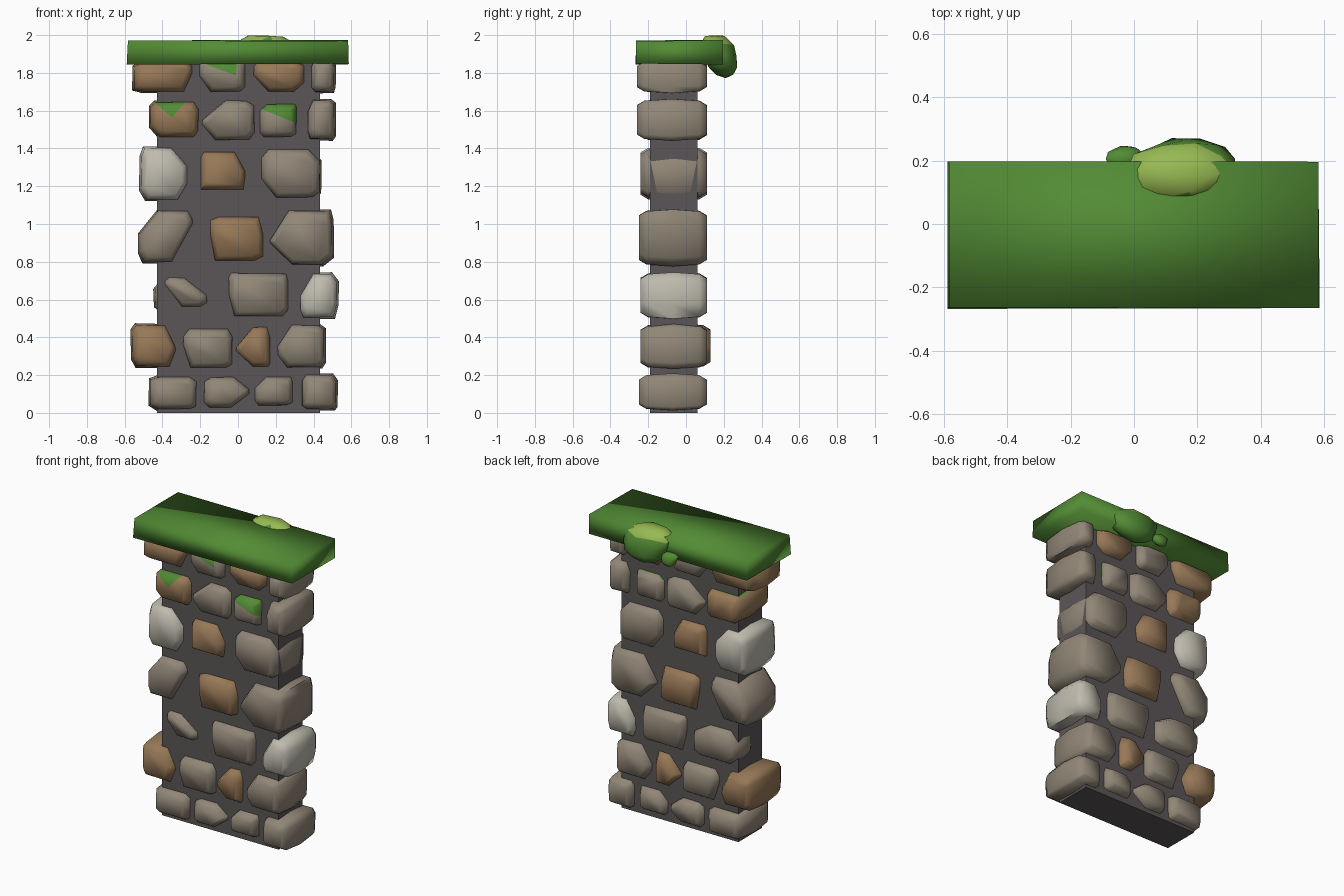
import bpy
import bmesh
import random
from math import radians
from mathutils import Vector

random.seed(4)
if "Cube" in bpy.data.objects:
    bpy.data.objects.remove(bpy.data.objects["Cube"])


def material(name, rgb):
    m = bpy.data.materials.new(name)
    m.use_nodes = True
    m.diffuse_color = (*rgb, 1)
    m.node_tree.nodes["Principled BSDF"].inputs["Base Color"].default_value = (*rgb, 1)
    return m


MATS = {
    "mortar": material("dark mortar", (0.105, 0.093, 0.095)),
    "grey": material("grey stone", (0.285, 0.24, 0.185)),
    "brown": material("brown stone", (0.31, 0.188, 0.095)),
    "pale": material("pale stone", (0.52, 0.495, 0.42)),
    "moss": material("moss green", (0.085, 0.26, 0.035)),
    "leaf": material("light leaf green", (0.31, 0.49, 0.085)),
}


def finish(bm, name, *mats):
    bmesh.ops.recalc_face_normals(bm, faces=bm.faces)
    mesh = bpy.data.meshes.new(name)
    bm.to_mesh(mesh)
    bm.free()
    for m in mats:
        mesh.materials.append(MATS[m])
    ob = bpy.data.objects.new(name, mesh)
    bpy.context.collection.objects.link(ob)
    return ob


def smooth(ob, angle):
    bpy.ops.object.select_all(action="DESELECT")
    ob.select_set(True)
    bpy.context.view_layer.objects.active = ob
    bpy.ops.object.shade_smooth_by_angle(angle=radians(angle))


def box(name, lo, hi, mat, jitter=0):
    bm = bmesh.new()
    bmesh.ops.create_cube(bm, size=1)
    for v in bm.verts:
        for i in range(3):
            v.co[i] = (lo[i] if v.co[i] < 0 else hi[i]) + random.uniform(-jitter, jitter)
    return finish(bm, name, mat)


def stone(colour, x0, x1, z0, z1, y0=-0.24, y1=0.11, moss=(), **cuts):
    """Octagonal block bulging at mid depth; cuts are corner sizes as fractions."""
    w, h = x1 - x0, z1 - z0
    outline = []
    for key, u, v, upright_first in (("tl", 0, 1, True), ("tr", 1, 1, False),
                                     ("br", 1, 0, True), ("bl", 0, 0, False)):
        cx, cz = cuts.get(key, (random.uniform(.08, .18), random.uniform(.08, .2)))
        slip = random.uniform(0, .02)
        upright = (x0 + w * abs(u - slip), z0 + h * abs(v - cz))
        level = (x0 + w * abs(u - cx), z0 + h * abs(v - slip))
        outline += [upright, level] if upright_first else [level, upright]

    bm = bmesh.new()
    mx, mz = (x0 + x1) / 2, (z0 + z1) / 2
    rings = []
    for y, inset in ((y0, .034), (y0 + .04, .01), ((y0 + y1) / 2, 0),
                     (y1 - .04, .01), (y1, .034)):
        sx, sz = 1 - 2 * inset / w, 1 - 2 * inset / h
        rings.append([bm.verts.new((mx + (x - mx) * sx, y, mz + (z - mz) * sz))
                      for x, z in outline])
    n = len(outline)
    for a, b in zip(rings, rings[1:]):
        for i in range(n):
            bm.faces.new((a[i], a[(i + 1) % n], b[(i + 1) % n], b[i]))
    bm.faces.new(rings[0])
    bm.faces.new(rings[-1][::-1])

    # Moss grows above every given slanted line, on all but the back
    planes = [(Vector((x, 0, z)), Vector((slope, 0, 1))) for x, z, slope in moss]
    for co, no in planes:
        bmesh.ops.bisect_plane(bm, geom=bm.verts[:] + bm.edges[:] + bm.faces[:],
                               plane_co=co, plane_no=no)
    for f in bm.faces:
        c = f.calc_center_median()
        if planes and c.y < .07 and all((c - co).dot(no) > 0 for co, no in planes):
            f.material_index = 1
    smooth(finish(bm, colour + "_stone", colour, "moss"), 72)


# Mortar core
box("mortar_core", (-.43, -.19, 0), (.434, .06, 1.88), "mortar")

# First course
stone("grey", -.475, -.21, .01, .2)
stone("grey", -.19, .07, .02, .2, tr=(.35, .4), br=(.4, .45))
stone("grey", .08, .3, .03, .2, tl=(.3, .4), tr=(.05, .2))
stone("grey", .33, .53, .01, .21, y0=-.25)

# Second course
stone("brown", -.57, -.32, .235, .475, y1=.13, tr=(.25, .5), br=(.15, .4))
stone("grey", -.3, -.02, .23, .455, tr=(.1, .2), bl=(.15, .6))
stone("brown", -.02, .18, .235, .465, tl=(.5, .5), bl=(.5, .4), tr=(.1, .3), br=(.05, .1))
stone("grey", .2, .47, .23, .475, tl=(.3, .5), bl=(.2, .3))

# Third course
stone("grey", -.4, -.15, .55, .73, y0=-.225, y1=0, tr=(.55, .6), bl=(.4, .75))
stone("grey", -.45, -.1, .5, .74, y0=-.1, tr=(.35, .3), tl=(.2, .35), bl=(.2, .25))
stone("grey", -.06, .28, .5, .75, tl=(.05, .1), tr=(.05, .2), bl=(.1, .5))
stone("pale", .32, .535, .495, .745, tl=(.35, .5), br=(.1, .3))

# Fourth course
stone("grey", -.53, -.23, .79, 1.08, tl=(.35, .45), br=(.4, .75))
stone("brown", -.16, .145, .795, 1.05, bl=(.1, .6), tr=(.1, .4))
stone("grey", .16, .51, .775, 1.08, y0=-.25, tl=(.3, .55), bl=(.35, .4), tr=(.05, .2))

# Fifth course
stone("pale", -.525, -.26, 1.12, 1.415, tr=(.35, .35), br=(.2, .3))
stone("brown", -.21, .05, 1.17, 1.395, tr=(.25, .5), br=(.05, .3), bl=(.02, .1))
stone("grey", .115, .444, 1.13, 1.405, bl=(.25, .4), tr=(.2, .25))

# Sixth course
stone("brown", -.475, -.2, 1.45, 1.655, bl=(.2, .3), tr=(.1, .2),
      moss=((-.35, 1.565, .85), (-.35, 1.565, -1.1)))
stone("grey", -.2, .1, 1.435, 1.665, tl=(.45, .5), bl=(.25, .4))
stone("grey", .105, .32, 1.45, 1.645, tl=(.2, .2), tr=(.05, .1), moss=((.12, 1.61, .4),))
stone("grey", .36, .52, 1.44, 1.665, y0=-.26, tl=(.2, .3))

# Seventh course
stone("brown", -.565, -.23, 1.69, 1.87, br=(.15, .6))
stone("grey", -.215, .05, 1.69, 1.88, bl=(.25, .5),
      moss=((-.17, 1.845, .37), (-.01, 1.8, -10)))
stone("brown", .07, .36, 1.69, 1.87, bl=(.3, .55), br=(.2, .3))
stone("grey", .38, .52, 1.69, 1.87, y0=-.26)

# Mossy cap slab
smooth(box("mossy_cap", (-.586, -.266, 1.846), (.585, .2, 1.97), "moss", .004), 180)


# Leafy clumps hanging over the back edge, lighter on top
def clump(name, centre, size, top):
    bm = bmesh.new()
    bmesh.ops.create_icosphere(bm, subdivisions=2, radius=1)
    for v in bm.verts:
        v.co *= random.uniform(.95, 1.03)
        if v.co.z > .3:
            v.co.x = v.co.x * 1.2 - .15
            v.co.y *= 1.15
        v.co.z = min(v.co.z, .88)
        v.co.y -= .35 * v.co.z
        v.co = Vector([c + s * q for c, s, q in zip(centre, size, v.co)])
    bm.normal_update()
    for f in bm.faces:
        f.material_index = int(f.normal.z > top)
    smooth(finish(bm, name, "moss", "leaf"), 40)


clump("leaf_clump", (.165, .18, 1.891), (.165, .09, .122), .5)
clump("small_leaf_clump", (-.025, .212, 1.845), (.055, .034, .045), 2)
